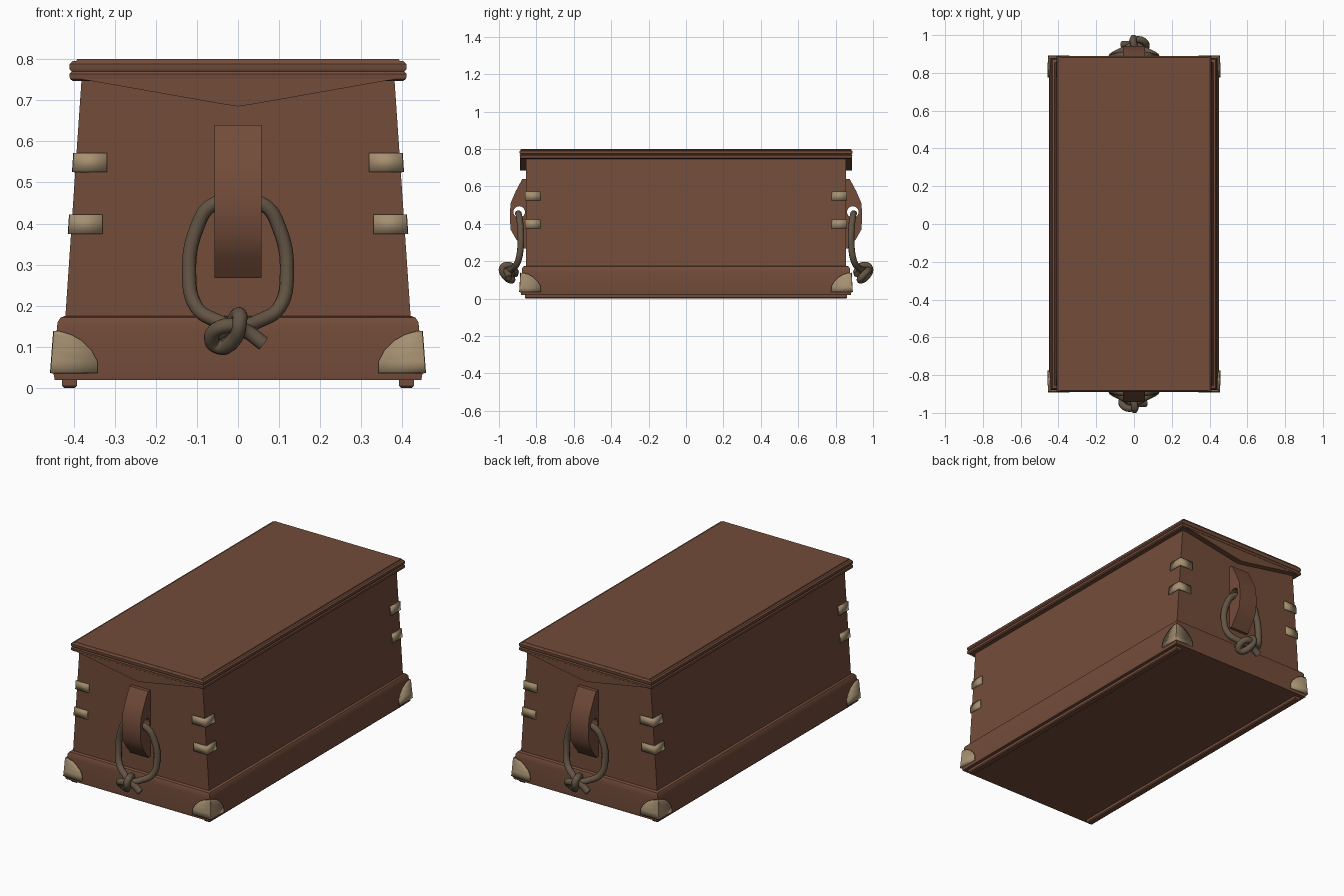
import bpy, bmesh, math
from mathutils import Vector

cube = bpy.data.objects.get("Cube")
if cube:
    bpy.data.objects.remove(cube, do_unlink=True)


def material(name, rgb):
    m = bpy.data.materials.new(name)
    m.use_nodes = True
    m.diffuse_color = (*rgb, 1)
    bsdf = m.node_tree.nodes["Principled BSDF"]
    bsdf.inputs["Base Color"].default_value = (*rgb, 1)
    bsdf.inputs["Roughness"].default_value = 0.8
    return m


wood = material("brown wood", (0.17, 0.072, 0.042))
brass = material("dull brass", (0.38, 0.28, 0.165))
hemp = material("tarred rope", (0.125, 0.09, 0.058))


def smooth(ob, angle=35):
    bpy.ops.object.select_all(action="DESELECT")
    ob.select_set(True)
    bpy.context.view_layer.objects.active = ob
    bpy.ops.object.shade_smooth_by_angle(angle=math.radians(angle))


def add_object(name, bm, mat, recalc=True):
    if recalc:
        bmesh.ops.recalc_face_normals(bm, faces=bm.faces)
    me = bpy.data.meshes.new(name)
    bm.to_mesh(me)
    bm.free()
    me.materials.append(mat)
    ob = bpy.data.objects.new(name, me)
    bpy.context.collection.objects.link(ob)
    smooth(ob)
    return ob


def stack(name, rings, mat):
    """Loft rectangles given as (z, half width, half length)."""
    bm = bmesh.new()
    loops = [[bm.verts.new((sx * hx, sy * hy, z))
              for sx, sy in ((-1, -1), (1, -1), (1, 1), (-1, 1))]
             for z, hx, hy in rings]
    bm.faces.new(loops[0])
    bm.faces.new(loops[-1])
    for a, b in zip(loops, loops[1:]):
        for i in range(4):
            j = (i + 1) % 4
            bm.faces.new((a[i], a[j], b[j], b[i]))
    return add_object(name, bm, mat)


def prism(name, points, offset, mat):
    bm = bmesh.new()
    face = bm.faces.new([bm.verts.new(p) for p in points])
    out = bmesh.ops.extrude_face_region(bm, geom=[face])
    moved = [g for g in out["geom"] if isinstance(g, bmesh.types.BMVert)]
    bmesh.ops.translate(bm, verts=moved, vec=Vector(offset))
    return add_object(name, bm, mat)


def corner_plates(name, rows, wall):
    """Thin plates folded around all four corners; rows are (z, reach)."""
    bm = bmesh.new()
    grid = []
    for z, r in rows:
        hx, hy = wall(z)
        grid.append([bm.verts.new(p) for p in
                     ((hx - r, -hy, z), (hx, -hy, z), (hx, -hy + r, z))])
    for a, b in zip(grid, grid[1:]):
        for i in range(2):
            bm.faces.new((a[i], a[i + 1], b[i + 1], b[i]))
    ob = add_object(name, bm, brass, recalc=False)
    mirror = ob.modifiers.new("four corners", "MIRROR")
    mirror.use_axis = (True, True, False)
    solid = ob.modifiers.new("thickness", "SOLIDIFY")
    solid.thickness = 0.008
    solid.offset = 0
    return ob


def rope(name, points, radius, cyclic, s):
    cu = bpy.data.curves.new(name, "CURVE")
    cu.dimensions = "3D"
    cu.bevel_depth = radius
    cu.bevel_resolution = 3
    cu.resolution_u = 6
    cu.use_fill_caps = True
    sp = cu.splines.new("BEZIER")
    sp.bezier_points.add(len(points) - 1)
    for bp, (x, y, z) in zip(sp.bezier_points, points):
        bp.co = (s * x, s * y, z)
        bp.handle_left_type = bp.handle_right_type = "AUTO"
    sp.use_cyclic_u = cyclic
    cu.materials.append(hemp)
    ob = bpy.data.objects.new(name, cu)
    bpy.context.collection.objects.link(ob)
    bpy.ops.object.select_all(action="DESELECT")
    ob.select_set(True)
    bpy.context.view_layer.objects.active = ob
    bpy.ops.object.convert(target="MESH")
    smooth(bpy.context.view_layer.objects.active, 50)


# Tapered body, skirting, lid with two rounded beads
stack("chest_body", [(0.1, 0.425, 0.855), (0.76, 0.38, 0.855)], wood)
stack("skirting", [(0.02, 0.446, 0.882), (0.035, 0.449, 0.884),
                   (0.14, 0.441, 0.878), (0.16, 0.439, 0.877),
                   (0.171, 0.432, 0.871), (0.175, 0.422, 0.862)], wood)
stack("lid", [(0.747, 0.402, 0.882), (0.752, 0.409, 0.888), (0.764, 0.41, 0.889),
              (0.770, 0.405, 0.885), (0.776, 0.41, 0.889), (0.788, 0.41, 0.889),
              (0.795, 0.403, 0.884), (0.796, 0.393, 0.884), (0.8, 0.391, 0.882)], wood)

# Bottom runners
for side, s in (("left", 1), ("right", -1)):
    runner = stack(side + "_runner", [(0, 0.013, 0.855), (0.005, 0.018, 0.86),
                                      (0.025, 0.018, 0.86)], wood)
    runner.location.x = s * 0.41

# Brass straps and base corner caps
for name, z in (("lower_straps", 0.375), ("upper_straps", 0.525)):
    corner_plates(name, [(z, 0.081), (z + 0.047, 0.078)],
                  lambda h: (0.429 - 0.0682 * (h - 0.1), 0.858))
corner_plates("base_corner_caps",
              [(0.036, 0.112), (0.065, 0.109), (0.09, 0.094),
               (0.115, 0.068), (0.13, 0.04), (0.138, 0.012)],
              lambda h: (0.4535 - 0.076 * (h - 0.035), 0.888 - 0.057 * (h - 0.035)))

# End fittings: pointed valance, cleat and knotted rope handle
right_half = [(0.1, -0.937, 0.4)]
side_path = [(0.065, -0.893, 0.444), (0.1, -0.886, 0.39), (0.119, -0.884, 0.28),
             (0.1, -0.9, 0.195), (0.055, -0.922, 0.165)]
loop = ([(0, -0.897, 0.455)] + side_path + [(0, -0.945, 0.15)]
        + [(-x, y, z) for x, y, z in reversed(side_path)])
knot = [(0.062, -0.95, 0.108), (0.02, -0.953, 0.138), (-0.025, -0.977, 0.152),
        (-0.064, -0.95, 0.126), (-0.05, -0.93, 0.101), (-0.012, -0.962, 0.115),
        (0.004, -0.981, 0.165), (0, -0.948, 0.178), (-0.02, -0.915, 0.15),
        (-0.055, -0.915, 0.13)]
cleat_profile = [(0.85, 0.64), (0.875, 0.64), (0.91, 0.575), (0.938, 0.51),
                 (0.942, 0.44), (0.938, 0.37), (0.91, 0.32), (0.87, 0.268), (0.85, 0.268)]
valance_profile = [(-0.385, 0.752), (-0.04, 0.691), (0, 0.685), (0.04, 0.691), (0.385, 0.752)]

for end, s in (("front", 1), ("back", -1)):
    prism(end + "_valance", [(x, -s * 0.85, z) for x, z in valance_profile],
          (0, -s * 0.037, 0), wood)
    cleat = prism(end + "_cleat", [(-0.057, -s * y, z) for y, z in cleat_profile],
                  (0.114, 0, 0), wood)
    bpy.ops.mesh.primitive_cylinder_add(vertices=20, radius=0.031, depth=0.3,
                                        location=(0, -s * 0.892, 0.463),
                                        rotation=(0, math.pi / 2, 0))
    cutter = bpy.context.object
    cutter.name = end + "_cleat_hole_cutter"
    cutter.hide_render = True
    cutter.display_type = "WIRE"
    cut = cleat.modifiers.new("rope hole", "BOOLEAN")
    cut.object = cutter
    cut.operation = "DIFFERENCE"
    # Bake the cut so the cutter can go
    bpy.context.view_layer.objects.active = cleat
    bpy.ops.object.modifier_apply(modifier=cut.name)
    bpy.data.objects.remove(cutter, do_unlink=True)
    rope(end + "_rope_loop", loop, 0.0175, True, s)
    rope(end + "_rope_knot", knot, 0.0185, False, s)
